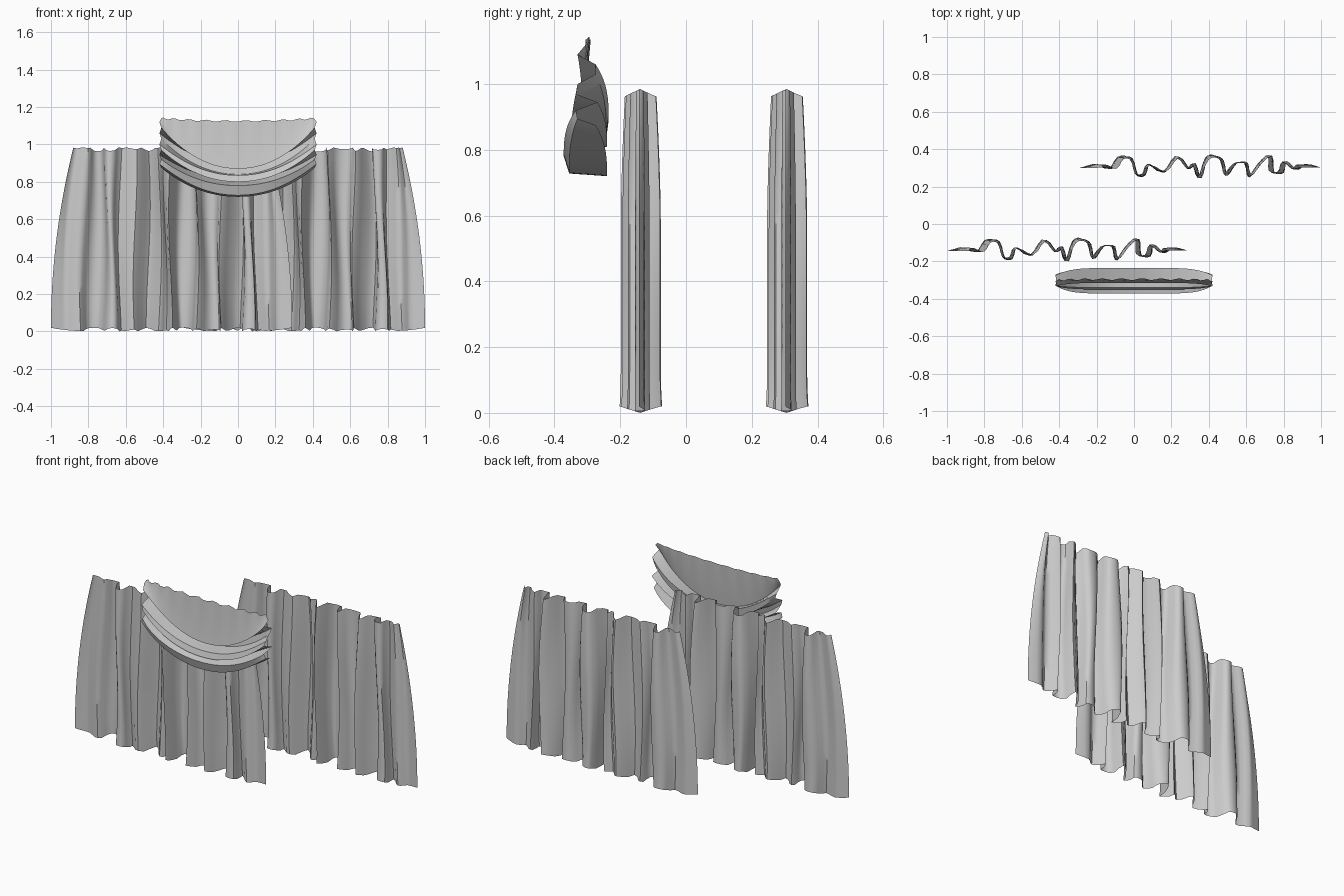
import bpy, math

if "Cube" in bpy.data.objects:
    bpy.data.objects.remove(bpy.data.objects["Cube"])

def spline(pts, sub):
    """Catmull-Rom through 2D points, to round the folds."""
    out = []
    for i in range(len(pts) - 1):
        p0, p1 = pts[max(i - 1, 0)], pts[i]
        p2, p3 = pts[i + 1], pts[min(i + 2, len(pts) - 1)]
        for s in range(sub):
            t = s / sub
            out.append(tuple(.5 * (2 * b + (c - a) * t + (2 * a - 5 * b + 4 * c - d) * t * t
                                   + (3 * b - a - 3 * c + d) * t ** 3)
                             for a, b, c, d in zip(p0, p1, p2, p3)))
    return out + [pts[-1]]

def grid_object(name, rows, loc=(0, 0, 0), angle=40, flip=False):
    """Skin a list of equal-length point rows into a cloth sheet."""
    n = len(rows[0])
    verts = [p for r in rows for p in r]
    faces = [(i * n + j, i * n + j + 1, (i + 1) * n + j + 1, (i + 1) * n + j)
             for i in range(len(rows) - 1) for j in range(n - 1)]
    if flip:
        faces = [f[::-1] for f in faces]
    me = bpy.data.meshes.new(name)
    me.from_pydata(verts, [], faces)
    ob = bpy.data.objects.new(name, me)
    bpy.context.collection.objects.link(ob)
    ob.location = loc
    bpy.ops.object.select_all(action='DESELECT')
    ob.select_set(True)
    bpy.context.view_layer.objects.active = ob
    bpy.ops.object.shade_smooth_by_angle(angle=math.radians(angle))
    return ob

# Pleat cross-section of one curtain panel, seen from above
pleats = [(-1.0, -.145), (-.96, -.132), (-.92, -.125), (-.84, -.15), (-.79, -.088),
          (-.73, -.092), (-.70, -.182), (-.66, -.185), (-.63, -.125), (-.55, -.17),
          (-.48, -.083), (-.42, -.15), (-.39, -.12), (-.36, -.2), (-.32, -.09),
          (-.28, -.077), (-.24, -.105), (-.22, -.187), (-.17, -.12), (-.11, -.12),
          (-.09, -.195), (-.04, -.125), (.02, -.077), (.03, -.165), (.08, -.172),
          (.10, -.11), (.17, -.155), (.22, -.125), (.29, -.143)]
SUB = 3
CX, CY, HALF, H = -.355, -.14, .645, .985

def depth(t):
    """Pleat depth: full at the hem, pinched just under the heading."""
    return 1.03 - .06 * min(t / .08, 1) - .20 * max(0, (t - .6) / .4) ** 1.5

def curtain_rows():
    rows = []
    steps = 16
    for i in range(steps + 1):
        t = i / steps
        row = []
        for k, (x, y) in enumerate(spline(pleats, SUB)):
            u = (x - CX) / HALF
            dx = -math.copysign(.12 * t * t * abs(u) ** 5, u)
            wob = .011 * math.sin(4.5 * t + k / SUB * 1.1) * (1 - abs(u) ** 8)
            dy = (y - CY) * depth(t)
            off = min(abs(y - CY) / .06, 1)
            bottom = max(.02 * off, .02 * abs(u) ** 8)
            top = H - .022 * off
            row.append((x + dx + wob - CX, dy, bottom + (top - bottom) * t))
        rows.append(row)
    return rows

# Two identical panels, offset sideways and in depth
rows = curtain_rows()
grid_object("front_curtain_panel", rows, (CX, CY, 0), 50)
grid_object("rear_curtain_panel", rows, (-CX, .305, 0), 50)

# Swag: flat upper sheet, then zigzag folds (y, z) at its middle and gathered ends
middle = [(-.295, 1.125), (-.303, .98), (-.315, .87), (-.235, .89), (-.242, .84),
          (-.34, .835), (-.35, .80), (-.24, .81), (-.372, .78), (-.355, .728), (-.24, .72)]
ends = [(-.30, 1.14), (-.305, 1.12), (-.33, 1.09), (-.275, 1.06), (-.275, 1.03),
        (-.33, 1.00), (-.335, .97), (-.27, .945), (-.335, .92), (-.33, .895), (-.275, .875)]
W, N = .415, 36
swag = []
for i in range(N + 1):
    s = -1 + 2 * i / N
    u = math.copysign(1 - (1 - abs(s)) ** 1.3, s)
    a, b = abs(u) ** 2.1, abs(u) ** 6
    row = []
    for j, ((ym, zm), (ye, ze)) in enumerate(zip(middle, ends)):
        ripple = .005 * math.sin(i * 1.7) if j == 0 else 0
        jag = 1 + (.012 if j % 2 else -.012) * b
        row.append((W * u * jag, ym + (ye - ym) * b + ripple, zm + (ze - zm) * a + ripple))
    swag.append(row)
grid_object("swag_valance", swag, angle=45, flip=True)
